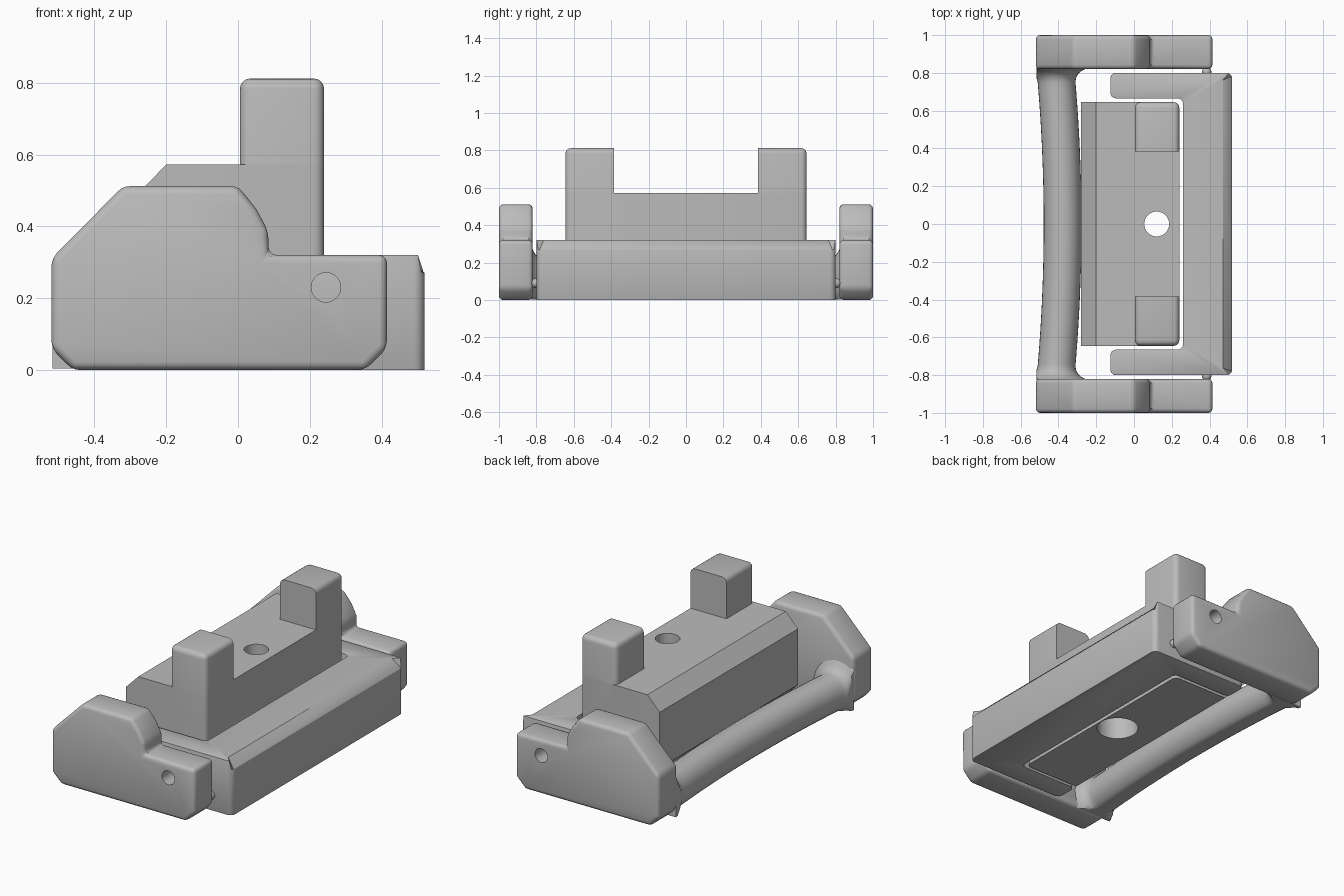
import bpy, bmesh, math
from mathutils import Matrix

cube = bpy.data.objects.get("Cube")
if cube:
    bpy.data.objects.remove(cube, do_unlink=True)

gray = bpy.data.materials.new("plain_gray")
gray.use_nodes = True
gray.diffuse_color = (0.5, 0.5, 0.5, 1)
gray.node_tree.nodes["Principled BSDF"].inputs["Base Color"].default_value = (0.5, 0.5, 0.5, 1)


def add_object(name, bm):
    bmesh.ops.recalc_face_normals(bm, faces=bm.faces)
    mesh = bpy.data.meshes.new(name)
    bm.to_mesh(mesh)
    bm.free()
    mesh.materials.append(gray)
    ob = bpy.data.objects.new(name, mesh)
    bpy.context.collection.objects.link(ob)
    return ob


def extrude(bm, points, axis, lo, hi):
    """Prism from a 2D outline: axis 'y' takes (x, z), axis 'z' takes (x, y)."""
    place = (lambda p, h: (p[0], h, p[1])) if axis == "y" else (lambda p, h: (p[0], p[1], h))
    low = [bm.verts.new(place(p, lo)) for p in points]
    high = [bm.verts.new(place(p, hi)) for p in points]
    bm.faces.new(low)
    bm.faces.new(high)
    for i in range(len(points)):
        j = (i + 1) % len(points)
        bm.faces.new((low[i], low[j], high[j], high[i]))


def round_edges(bm, test, width):
    edges = [e for e in bm.edges if test(*(v.co for v in e.verts))]
    bmesh.ops.bevel(bm, geom=edges, offset=width, segments=4, profile=0.5, affect="EDGES", clamp_overlap=True)


def apply_modifiers(ob):
    bpy.context.view_layer.objects.active = ob
    for m in list(ob.modifiers):
        bpy.ops.object.modifier_apply(modifier=m.name)


def drill(ob, radius, centre, depth, axis):
    bm = bmesh.new()
    turn = Matrix.Rotation(math.pi / 2, 4, "X") if axis == "y" else Matrix()
    bmesh.ops.create_cone(bm, cap_ends=True, segments=32, radius1=radius, radius2=radius,
                          depth=depth, matrix=Matrix.Translation(centre) @ turn)
    cutter = add_object("hole_cutter", bm)
    cutter.hide_render = True
    mod = ob.modifiers.new("hole", "BOOLEAN")
    mod.operation, mod.solver, mod.object = "DIFFERENCE", "EXACT", cutter
    apply_modifiers(ob)
    bpy.data.objects.remove(cutter, do_unlink=True)


parts = []

# Side plates with a stepped outline and pivot holes
plate = [(-0.46, 0), (-0.52, 0.06), (-0.52, 0.31), (-0.32, 0.512), (0, 0.512), (0.05, 0.45),
         (0.085, 0.385), (0.085, 0.32), (0.415, 0.32), (0.415, 0.06), (0.355, 0)]
for name, s in (("front_side_plate", -1), ("back_side_plate", 1)):
    bm = bmesh.new()
    extrude(bm, plate, "y", s * 0.82, s)
    ob = add_object(name, bm)
    bev = ob.modifiers.new("round", "BEVEL")
    bev.width, bev.segments, bev.limit_method = 0.022, 3, "ANGLE"
    bev.angle_limit = math.radians(25)
    apply_modifiers(ob)
    drill(ob, 0.041, (0.245, s * 0.91, 0.23), 0.3, "y")
    parts.append(ob)

# Bowed handle bar that flares into the side plates
bm = bmesh.new()
flare = 0.075
ys = [0.7 * i / 10 for i in range(11)] + [0.745 + flare * (1 - math.cos(i * math.pi / 12)) ** 0.5 for i in range(7)]
ys[-1] = 0.83
rings = []
for y in [-v for v in reversed(ys[1:])] + ys:
    d = max(0, min(flare, abs(y) - 0.745))
    grow = flare - math.sqrt(flare ** 2 - d ** 2)
    cx = -0.378 - 0.038 * (y / 0.82) ** 2
    ring = []
    for k in range(32):
        a = math.tau * k / 32
        x = cx + (0.1 + grow) * math.cos(a)
        z = 0.105 + (0.11 + grow) * math.sin(a)
        ring.append(bm.verts.new((max(x, -0.517), y, max(z, 0.004))))
    rings.append(ring)
for a, b in zip(rings, rings[1:]):
    for k in range(32):
        n = (k + 1) % 32
        bm.faces.new((a[k], a[n], b[n], b[k]))
bm.faces.new(rings[0])
bm.faces.new(rings[-1])
parts.append(add_object("handle_bar", bm))

# U-shaped frame around the block
bm = bmesh.new()
outline = [(0.52, -0.8), (0.52, 0.8), (-0.125, 0.8), (-0.125, 0.665), (0.26, 0.665),
           (0.26, -0.665), (-0.125, -0.665), (-0.125, -0.8)]
extrude(bm, outline, "z", 0, 0.32)
round_edges(bm, lambda a, b: abs(a.z - b.z) > 0.1, 0.03)
long_edge = [e for e in bm.edges if all(v.co.z > 0.3 and v.co.x > 0.51 for v in e.verts)]
bmesh.ops.bevel(bm, geom=long_edge, offset=0.05, segments=1, affect="EDGES")
frame = add_object("u_frame", bm)
bev = frame.modifiers.new("round", "BEVEL")
bev.width, bev.segments, bev.limit_method = 0.012, 2, "ANGLE"
bev.angle_limit = math.radians(40)
apply_modifiers(frame)
parts.append(frame)

# Centre block with chamfered back edge and an undercut
bm = bmesh.new()
block = [(-0.12, 0), (-0.28, 0.16), (-0.28, 0.49), (-0.2, 0.572), (0.24, 0.572), (0.24, 0)]
extrude(bm, block, "y", -0.645, 0.645)
round_edges(bm, lambda a, b: min(a.x, b.x) > 0.23 and abs(a.z - b.z) > 0.1, 0.03)
ob = add_object("centre_block", bm)
drill(ob, 0.066, (0.12, 0, 0.3), 1.0, "z")
drill(ob, 0.115, (0.12, 0, 0.05), 0.5, "z")
parts.append(ob)

# Two upright posts, rounded outside and square on their facing sides
for name, s in (("front_post", -1), ("back_post", 1)):
    bm = bmesh.new()
    extrude(bm, [(0.005, 0.4), (0.24, 0.4), (0.24, 0.812), (0.005, 0.812)], "y", s * 0.385, s * 0.645)
    round_edges(bm, lambda a, b: min(abs(a.y), abs(b.y)) > 0.6 and max(a.z, b.z) > 0.5
                or min(a.z, b.z) > 0.8 and abs(a.y - b.y) > 0.1, 0.03)
    parts.append(add_object(name, bm))

# Small detent bumps between frame and plates
for name, s in (("front_detent", -1), ("back_detent", 1)):
    bm = bmesh.new()
    bmesh.ops.create_uvsphere(bm, u_segments=16, v_segments=10, radius=0.025,
                              matrix=Matrix.Translation((0.385, s * 0.805, 0.09)))
    parts.append(add_object(name, bm))

# Smooth shading with sharp creases
bpy.ops.object.select_all(action="DESELECT")
for ob in parts:
    ob.select_set(True)
bpy.context.view_layer.objects.active = parts[0]
bpy.ops.object.shade_smooth_by_angle(angle=math.radians(32))
